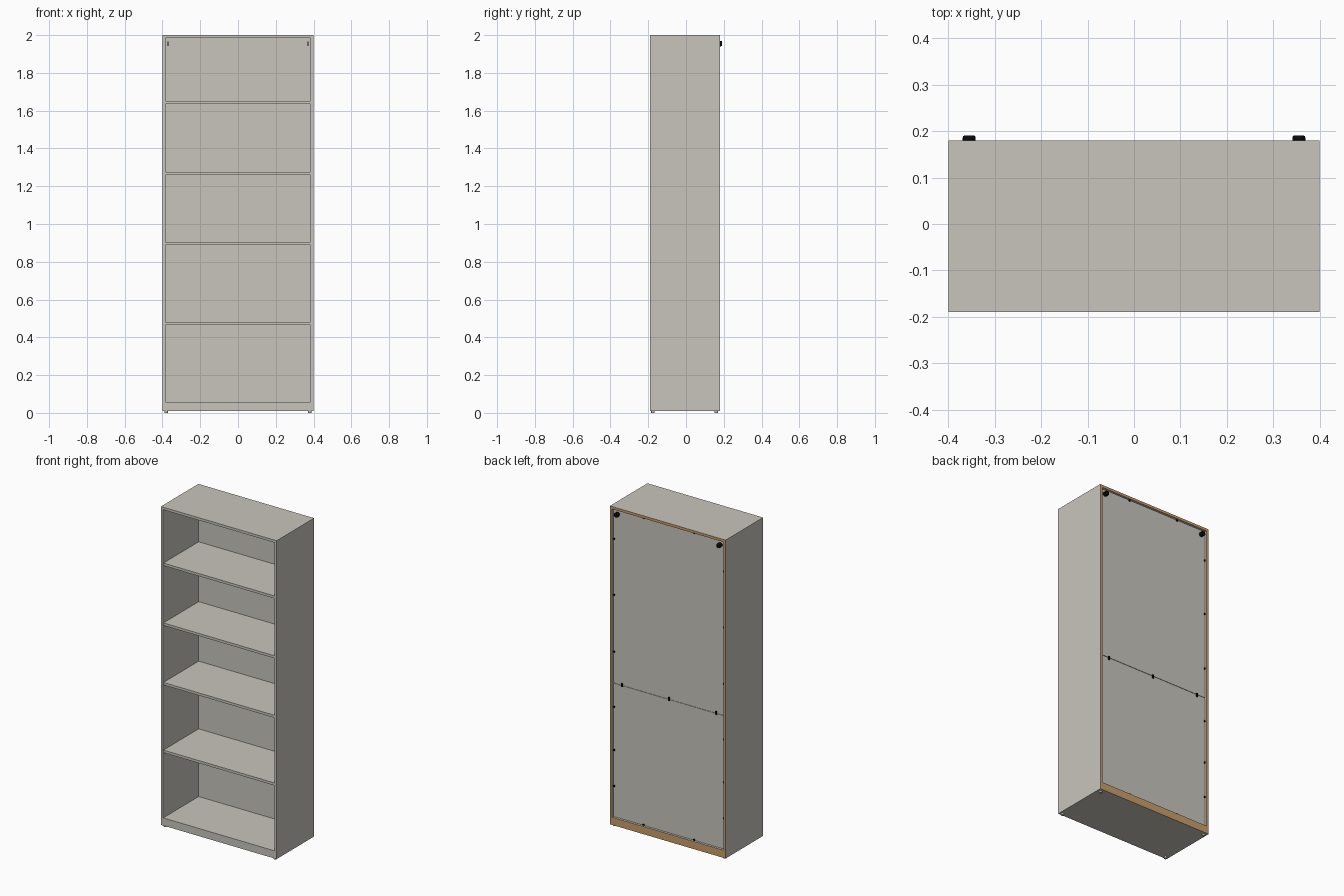
import bpy
import math

cube = bpy.data.objects.get("Cube")
if cube:
    bpy.data.objects.remove(cube, do_unlink=True)


def material(name, rgb):
    m = bpy.data.materials.new(name)
    m.use_nodes = True
    color = (*rgb, 1)
    m.diffuse_color = color
    m.node_tree.nodes["Principled BSDF"].inputs["Base Color"].default_value = color
    return m


GREY = material("warm grey laminate", (0.578, 0.558, 0.503))
WOOD = material("raw board edge", (0.58, 0.34, 0.145))
BLACK = material("black plastic", (0.003, 0.003, 0.003))

# Carcass dimensions
HALF_W, FRONT, REAR = 0.4, -0.19, 0.18
THICK = 0.016
IN_W = HALF_W - THICK
BASE_Z, BASE_TOP, TOP_Z = 0.01, 0.058, 2.0
BACK_Y = 0.16
BACK_THICK = 0.006


def box(name, x, y, z, mat=GREY, raw_back=False):
    """Box from (min, max) pairs; optionally shows raw board on the rear face."""
    center = [(a + b) / 2 for a, b in (x, y, z)]
    bpy.ops.mesh.primitive_cube_add(size=1, location=center)
    ob = bpy.context.object
    ob.name = name
    ob.scale = [b - a for a, b in (x, y, z)]
    bpy.ops.object.transform_apply(location=False, rotation=False, scale=True)
    ob.data.materials.append(mat)
    if raw_back:
        ob.data.materials.append(WOOD)
        for f in ob.data.polygons:
            if f.normal.y > 0.9:
                f.material_index = 1
    return ob


def disc(name, loc, radius, depth, mat, along_y=False, bevel=0):
    turn = (math.pi / 2, 0, 0) if along_y else (0, 0, 0)
    bpy.ops.mesh.primitive_cylinder_add(vertices=24, radius=radius, depth=depth,
                                        location=loc, rotation=turn)
    ob = bpy.context.object
    ob.name = name
    ob.data.materials.append(mat)
    if bevel:
        mod = ob.modifiers.new("soft rim", 'BEVEL')
        mod.width = bevel
        mod.segments = 2
        mod.limit_method = 'ANGLE'
    bpy.ops.object.shade_smooth_by_angle(angle=math.radians(35))
    return ob


# Plinth, top board and sides
full = (-HALF_W, HALF_W)
depth = (FRONT, REAR)
box("plinth", full, depth, (BASE_Z, BASE_TOP), raw_back=True)
box("top_board", full, depth, (TOP_Z - THICK, TOP_Z), raw_back=True)
for label, s in (("left", 1), ("right", -1)):
    x = sorted((s * IN_W, s * HALF_W))
    box(label + "_side", x, depth, (BASE_TOP, TOP_Z - THICK), raw_back=True)

# Shelves; the fixed one reaches between the back panels
FIXED = 0.896
for i, z in enumerate((0.473, FIXED, 1.268, 1.642)):
    rear = BACK_Y + 0.003 if z == FIXED else BACK_Y
    box(f"shelf_{i + 1}", (-IN_W, IN_W), (FRONT + 0.002, rear),
        (z - THICK / 2, z + THICK / 2))

# Two back panels
back_y = (BACK_Y, BACK_Y + BACK_THICK)
box("lower_back_panel", (-IN_W, IN_W), back_y, (BASE_TOP, FIXED - 0.005))
box("upper_back_panel", (-IN_W, IN_W), back_y, (FIXED + 0.005, TOP_Z - THICK))


# Panel clips around the edges and along the fixed shelf
def clip(x, z, w=0.01, h=0.01):
    box("panel_clip", (x - w / 2, x + w / 2),
        (BACK_Y + 0.002, BACK_Y + 0.012), (z - h / 2, z + h / 2), BLACK)


for s in (-1, 1):
    for z in (0.25, 0.475, 0.745, 1.09, 1.445, 1.795):
        clip(s * (IN_W - 0.004), z, w=0.008)
    for z in (BASE_TOP + 0.004, TOP_Z - THICK - 0.004):
        clip(s * 0.175, z, h=0.008)
for x in (-0.325, 0, 0.325):
    clip(x, FIXED, h=0.022)

# Wall spacers near the top, with their small inner plates
for s in (-1, 1):
    disc("wall_spacer", (s * 0.355, 0.177, 1.955), 0.014, 0.027, BLACK,
         along_y=True, bevel=0.004)
    box("spacer_plate", (s * 0.37 - 0.002, s * 0.37 + 0.002),
        (BACK_Y - 0.003, BACK_Y), (1.943, 1.967), BLACK)

# Floor glides
for x in (-0.38, 0.38):
    for y in (-0.175, 0.16):
        disc("floor_glide", (x, y, BASE_Z / 2), 0.009, BASE_Z, GREY)
